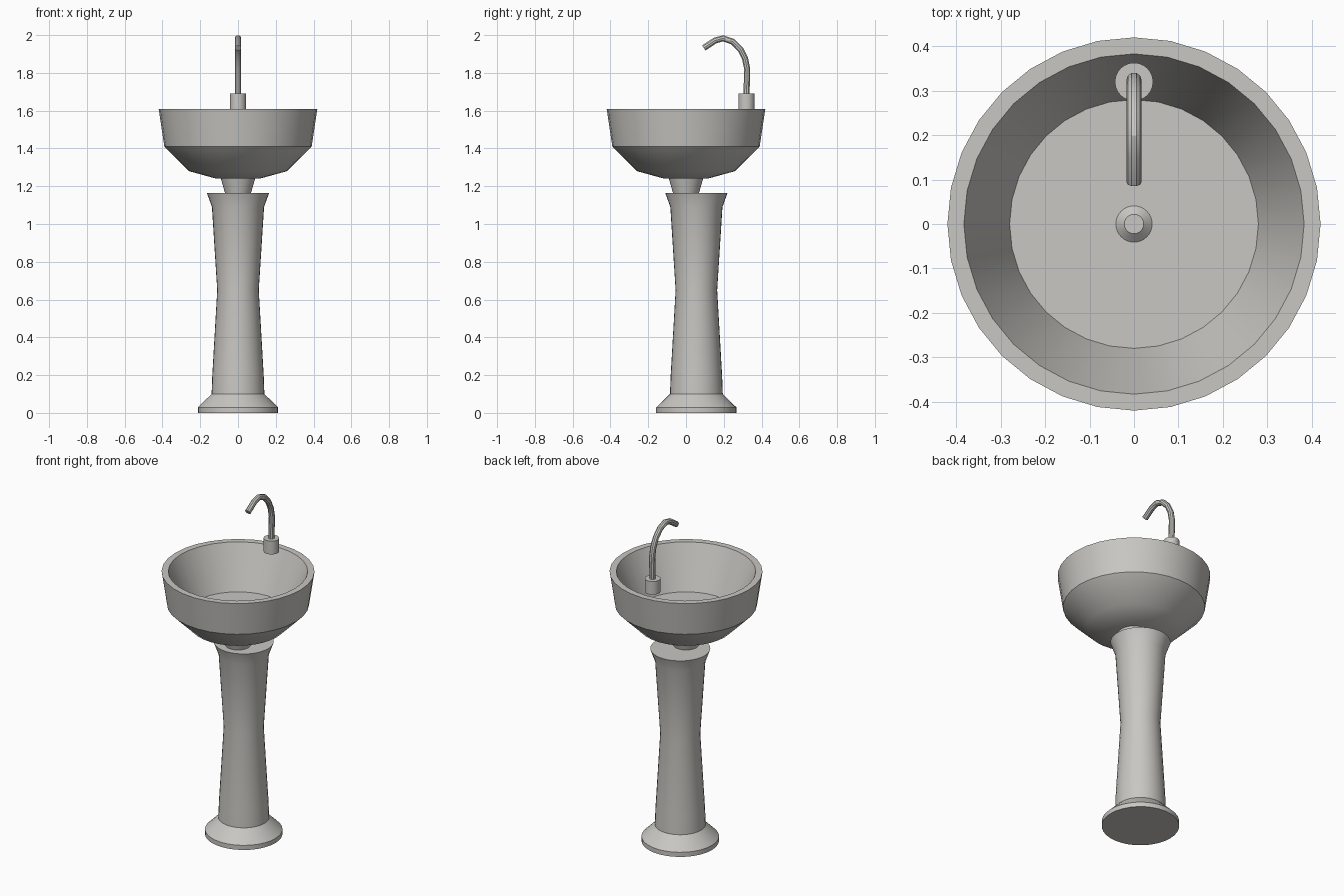
import bpy, bmesh, math
from mathutils import Vector

if "Cube" in bpy.data.objects:
    bpy.data.objects.remove(bpy.data.objects["Cube"])

mat = bpy.data.materials.new("warm grey ceramic")
mat.diffuse_color = (0.58, 0.57, 0.54, 1)
mat.use_nodes = True
mat.node_tree.nodes["Principled BSDF"].inputs["Base Color"].default_value = mat.diffuse_color


def finish(name, bm, angle=30):
    bmesh.ops.recalc_face_normals(bm, faces=bm.faces)
    me = bpy.data.meshes.new(name)
    bm.to_mesh(me)
    bm.free()
    me.materials.append(mat)
    ob = bpy.data.objects.new(name, me)
    bpy.context.collection.objects.link(ob)
    bpy.ops.object.select_all(action='DESELECT')
    ob.select_set(True)
    bpy.context.view_layer.objects.active = ob
    bpy.ops.object.shade_smooth_by_angle(angle=math.radians(angle))
    return ob


def skin(bm, rings):
    """Join consecutive rings with quads and cap both ends."""
    n = len(rings[0])
    for a, b in zip(rings, rings[1:]):
        for i in range(n):
            j = (i + 1) % n
            bm.faces.new((a[i], a[j], b[j], b[i]))
    bm.faces.new(rings[0][::-1])
    bm.faces.new(rings[-1])


def lathe(name, profile, y=0.0, n=32):
    bm = bmesh.new()
    rings = [[bm.verts.new((r * math.cos(2 * math.pi * i / n),
                            y + r * math.sin(2 * math.pi * i / n), z))
              for i in range(n)] for r, z in profile]
    skin(bm, rings)
    return finish(name, bm)


def tube(name, path, r, n=10):
    """Sweep a circle along a path of (y, z) points."""
    bm = bmesh.new()
    pts = [Vector((0, y, z)) for y, z in path]
    rings = []
    side = Vector((1, 0, 0))
    for k, p in enumerate(pts):
        t = (pts[min(k + 1, len(pts) - 1)] - pts[max(k - 1, 0)]).normalized()
        up = t.cross(side)
        rings.append([bm.verts.new(p + r * (math.cos(2 * math.pi * i / n) * side
                                            + math.sin(2 * math.pi * i / n) * up))
                      for i in range(n)])
    skin(bm, rings)
    return finish(name, bm)


# pedestal, set slightly behind the bowl centre
PY = 0.055
lathe("pedestal_foot", [(0.213, 0), (0.213, 0.028), (0.14, 0.1)], PY)
lathe("pedestal_column", [(0.14, 0.095), (0.136, 0.2), (0.11, 0.65),
                          (0.138, 1.09), (0.165, 1.165)], PY)

# bowl with thick rim and flat floor
lathe("basin", [(0.115, 1.24), (0.26, 1.28), (0.39, 1.41), (0.42, 1.61),
                (0.383, 1.61), (0.28, 1.355)])

# tapered neck under the bowl and drain stopper inside
lathe("basin_neck", [(0.066, 1.155), (0.092, 1.245)])
lathe("drain_stopper", [(0.041, 1.35), (0.041, 1.358), (0.022, 1.375)], n=24)

# tap
lathe("tap_base", [(0.043, 1.61), (0.043, 1.69)], 0.32, 24)
tube("tap_spout", [(0.32, 1.68), (0.324, 1.82), (0.313, 1.875), (0.288, 1.925),
                   (0.248, 1.965), (0.197, 1.983), (0.155, 1.972), (0.094, 1.932)], 0.017)
